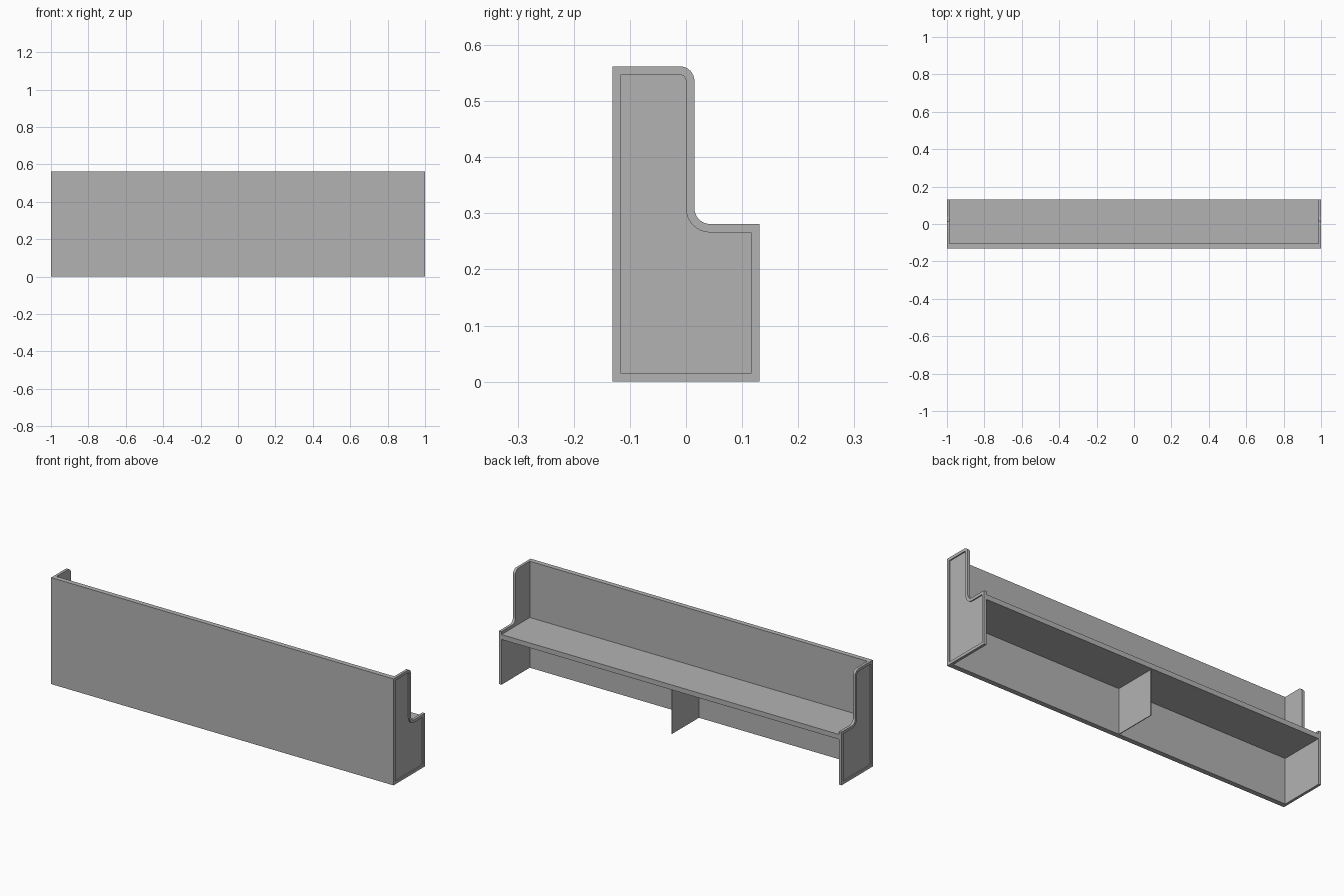
import bpy, bmesh, math
from mathutils import Vector

cube = bpy.data.objects.get("Cube")
if cube:
    bpy.data.objects.remove(cube, do_unlink=True)

HALF_DEPTH, HEIGHT = 0.131, 0.562
END, RIM, RECESS = 0.014, 0.015, 0.006
SEAT_TOP, BOARD = 0.265, 0.026

grey = bpy.data.materials.new("plain grey")
grey.use_nodes = True
colour = (0.45, 0.45, 0.45, 1)
grey.diffuse_color = colour
grey.node_tree.nodes["Principled BSDF"].inputs["Base Color"].default_value = colour


def finish(name, bm):
    bmesh.ops.recalc_face_normals(bm, faces=bm.faces)
    mesh = bpy.data.meshes.new(name)
    bm.to_mesh(mesh)
    bm.free()
    mesh.materials.append(grey)
    obj = bpy.data.objects.new(name, mesh)
    bpy.context.collection.objects.link(obj)


def box(name, low, high):
    low, high = Vector(low), Vector(high)
    bm = bmesh.new()
    bmesh.ops.create_cube(bm, size=1)
    for v in bm.verts:
        v.co = (low + high) / 2 + v.co * (high - low)
    finish(name, bm)


def arc(cy, cz, radius, start, stop, steps=8):
    angles = [math.radians(start + (stop - start) * i / steps) for i in range(steps + 1)]
    return [(cy + radius * math.cos(a), cz + radius * math.sin(a)) for a in angles]


# Stepped end outline with a rounded arm corner and a hollow curve above the seat
outline = [(-HALF_DEPTH, 0), (HALF_DEPTH, 0), (HALF_DEPTH, 0.281)]
outline += arc(0.043, 0.309, 0.028, 270, 180)
outline += arc(-0.011, HEIGHT - 0.026, 0.026, 0, 90)
outline += [(-HALF_DEPTH, HEIGHT)]


def end_panel(name, side):
    bm = bmesh.new()
    outer = bm.faces.new([bm.verts.new((side, y, z)) for y, z in outline])
    inner = bmesh.ops.extrude_face_region(bm, geom=[outer])
    moved = [g for g in inner["geom"] if isinstance(g, bmesh.types.BMVert)]
    bmesh.ops.translate(bm, verts=moved, vec=(-side * END, 0, 0))
    bmesh.ops.recalc_face_normals(bm, faces=bm.faces)
    # Framed recess on the outside
    face = next(f for f in bm.faces if all(abs(v.co.x - side) < 1e-5 for v in f.verts))
    bmesh.ops.inset_region(bm, faces=[face], thickness=RIM, use_even_offset=True)
    bmesh.ops.recalc_face_normals(bm, faces=bm.faces)
    border = bmesh.ops.extrude_discrete_faces(bm, faces=[face])["faces"][0]
    bmesh.ops.translate(bm, verts=border.verts, vec=(-side * RECESS, 0, 0))
    finish(name, bm)


end_panel("left_end", 1)
end_panel("right_end", -1)

# Boards between the ends
inside = 1 - END
box("back_panel", (-inside, -HALF_DEPTH, 0), (inside, -HALF_DEPTH + BOARD, HEIGHT))
box("seat", (-inside, -HALF_DEPTH + BOARD, SEAT_TOP - BOARD), (inside, HALF_DEPTH, SEAT_TOP))
box("middle_support", (-0.002, -HALF_DEPTH + BOARD, 0), (0.002, 0.12, SEAT_TOP - BOARD))
